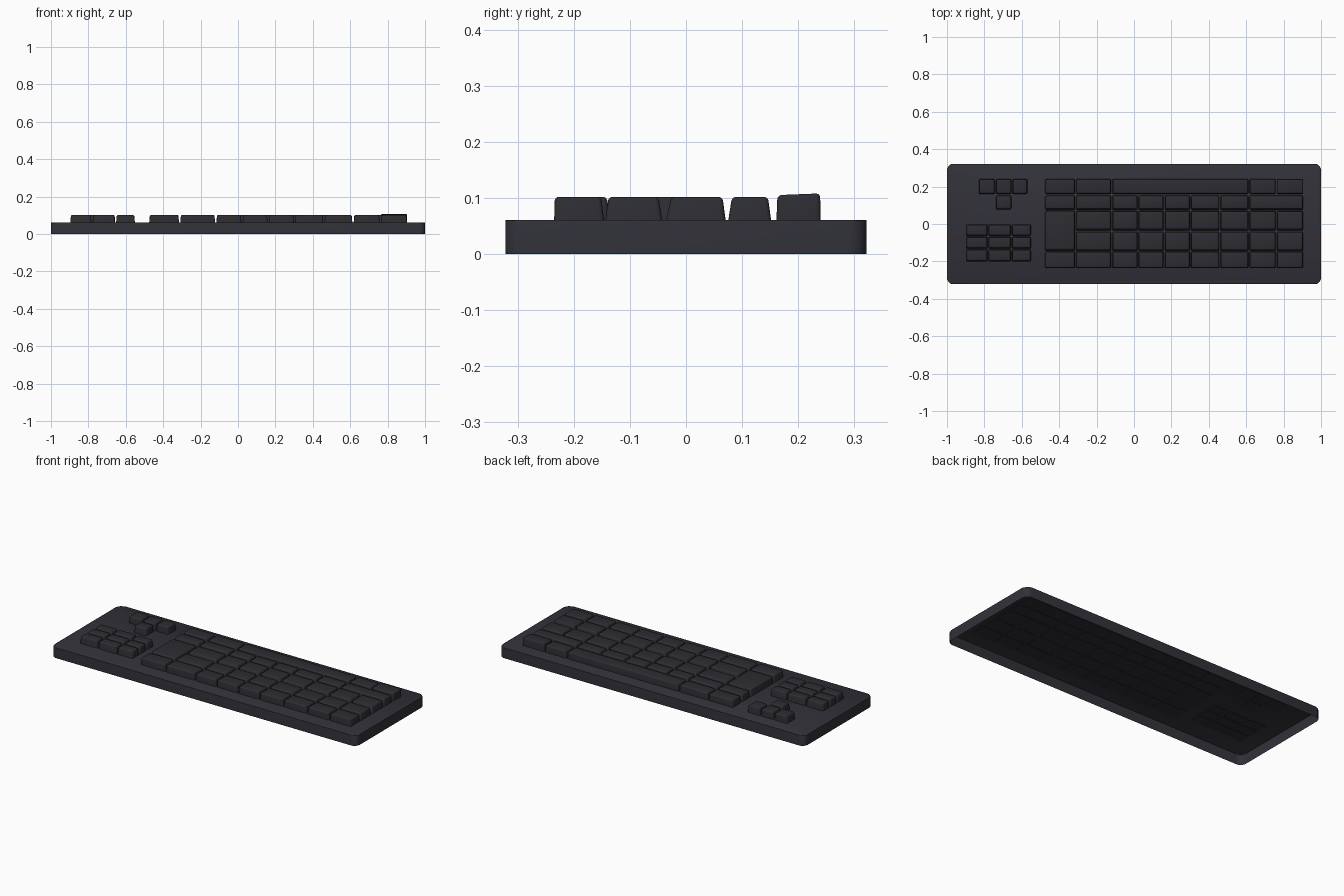
import bpy, bmesh, math

if "Cube" in bpy.data.objects:
    bpy.data.objects.remove(bpy.data.objects["Cube"])


def material(name, rgb):
    m = bpy.data.materials.new(name)
    m.diffuse_color = (*rgb, 1)
    m.use_nodes = True
    m.node_tree.nodes["Principled BSDF"].inputs["Base Color"].default_value = m.diffuse_color
    return m


CHARCOAL = material("charcoal", (0.031, 0.031, 0.041))
KEY_GREY = material("dark_key_grey", (0.026, 0.026, 0.032))


def finish(name, bm, mat, angle):
    bmesh.ops.recalc_face_normals(bm, faces=bm.faces)
    me = bpy.data.meshes.new(name)
    bm.to_mesh(me)
    bm.free()
    ob = bpy.data.objects.new(name, me)
    bpy.context.collection.objects.link(ob)
    me.materials.append(mat)
    bpy.ops.object.select_all(action='DESELECT')
    ob.select_set(True)
    bpy.context.view_layer.objects.active = ob
    bpy.ops.object.shade_smooth_by_angle(angle=math.radians(angle))
    return ob


# Case: rounded shell, open underneath
def make_case(hx=1.0, hy=0.322, h=0.061, r=0.035, seg=5):
    bm = bmesh.new()
    outline = []
    for k, (sx, sy) in enumerate([(1, 1), (-1, 1), (-1, -1), (1, -1)]):
        for i in range(seg + 1):
            a = math.pi / 2 * (k + i / seg)
            outline.append((sx * (hx - r) + r * math.cos(a),
                            sy * (hy - r) + r * math.sin(a)))
    low = [bm.verts.new((x, y, 0)) for x, y in outline]
    top = [bm.verts.new((x, y, h)) for x, y in outline]
    n = len(outline)
    for i in range(n):
        j = (i + 1) % n
        bm.faces.new((low[i], low[j], top[j], top[i]))
    deck = bm.faces.new(top)
    bmesh.ops.bevel(bm, geom=list(deck.edges), offset=0.004, segments=2,
                    affect='EDGES', profile=0.5)
    # outward normals follow the winding of the deck
    finish("case", bm, CHARCOAL, 35)


# Key: tapered block with rounded top; ty = (front, back) taper, z = (front, back) height
def make_key(name, x0, x1, y0, y1, ty=(0.008, 0.008), z=(0.102, 0.102), tx=0.004):
    bm = bmesh.new()
    zb = 0.058
    base = [(x0, y0), (x1, y0), (x1, y1), (x0, y1)]
    crown = [(x0 + tx, y0 + ty[0], z[0]), (x1 - tx, y0 + ty[0], z[0]),
             (x1 - tx, y1 - ty[1], z[1]), (x0 + tx, y1 - ty[1], z[1])]
    b = [bm.verts.new((x, y, zb)) for x, y in base]
    t = [bm.verts.new(p) for p in crown]
    bm.faces.new(b[::-1])
    bm.faces.new(t)
    for i in range(4):
        j = (i + 1) % 4
        bm.faces.new((b[i], b[j], t[j], t[i]))
    edges = [e for e in bm.edges if any(v.co.z > 0.08 for v in e.verts)]
    bmesh.ops.bevel(bm, geom=edges, offset=0.007, segments=3,
                    affect='EDGES', profile=0.5)
    finish(name, bm, KEY_GREY, 50)


make_case()

# Main block grid
G = 0.003
COLS = [-0.478, -0.312, -0.119, 0.021, 0.162, 0.302, 0.459, 0.615, 0.761, 0.907]
ROWS = [  # y range, taper, list of (first column, last column)
    (-0.235, -0.146, (0.001, 0.005), [(i, i + 1) for i in range(9)]),
    (-0.144, -0.042, (0.006, 0.007), [(i, i + 1) for i in range(1, 9)]),
    (-0.036, 0.071, (0.010, 0.006), [(i, i + 1) for i in range(1, 9)]),
    (0.075, 0.152, (0.007, 0.006), [(i, i + 1) for i in range(7)] + [(7, 9)]),
    (0.161, 0.240, (0.002, 0.001), [(0, 1), (1, 2), (2, 7), (7, 8)]),
]
for r, (y0, y1, ty, spans) in enumerate(ROWS):
    for a, b in spans:
        nm = "space_bar" if (a, b) == (2, 7) else f"key_row{r + 1}_{a + 1}"
        make_key(nm, COLS[a] + G, COLS[b] - G, y0, y1, ty)

# Tall key over two rows, and the raised corner key
make_key("tall_key", COLS[0] + G, COLS[1] - G, -0.144, 0.071)
make_key("corner_key", COLS[8] + G, COLS[9] - G, 0.161, 0.240, (0.002, 0.001), (0.105, 0.108), 0.001)

# Arrow cluster
ARROW = [-0.833, -0.741, -0.653, -0.567]
for i in range(3):
    make_key(f"arrow_key_{i + 1}", ARROW[i] + G, ARROW[i + 1] - G, 0.161, 0.240, (0.002, 0.002))
make_key("arrow_key_4", ARROW[1] + G, ARROW[2] - G, 0.077, 0.152, (0.006, 0.006))

# Navigation cluster
NAV_X = [-0.9, -0.780, -0.655, -0.548]
NAV_Y = [-0.203, -0.134, -0.066, 0.001]
for j in range(3):
    for i in range(3):
        make_key(f"nav_key_{j + 1}_{i + 1}", NAV_X[i] + G, NAV_X[i + 1] - G,
                 NAV_Y[j] + 0.002, NAV_Y[j + 1] - 0.002, (0.005, 0.005))
